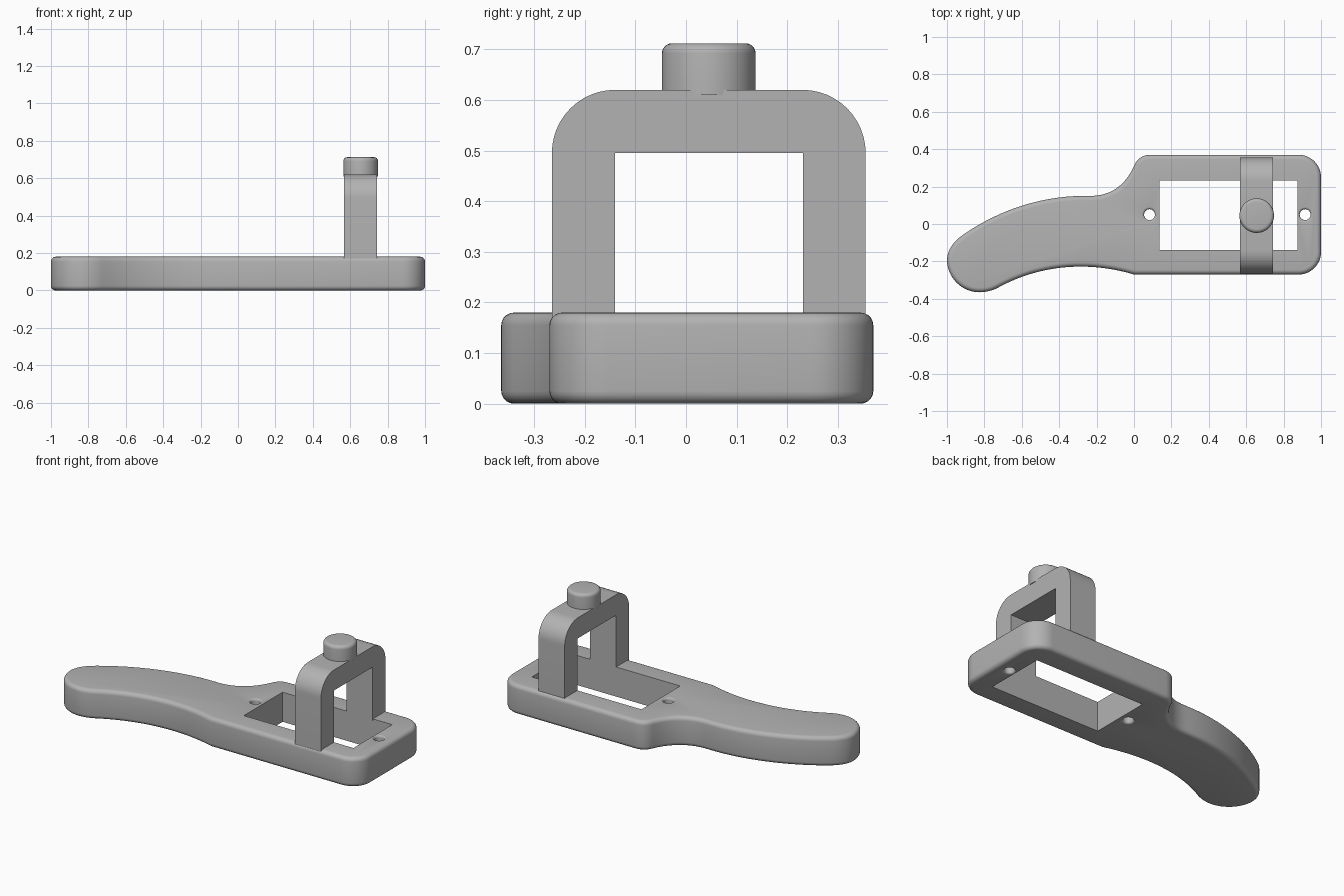
import bpy
import bmesh
import math
from mathutils import Vector
from mathutils.geometry import interpolate_bezier

if "Cube" in bpy.data.objects:
    bpy.data.objects.remove(bpy.data.objects["Cube"], do_unlink=True)

grey = bpy.data.materials.new("plain grey")
grey.use_nodes = True
GREY = (0.45, 0.45, 0.45, 1)
grey.diffuse_color = GREY
grey.node_tree.nodes["Principled BSDF"].inputs["Base Color"].default_value = GREY


def finish(name, bm):
    bmesh.ops.recalc_face_normals(bm, faces=bm.faces)
    mesh = bpy.data.meshes.new(name)
    bm.to_mesh(mesh)
    bm.free()
    mesh.materials.append(grey)
    obj = bpy.data.objects.new(name, mesh)
    bpy.context.collection.objects.link(obj)
    return obj


def smooth(obj):
    bpy.ops.object.select_all(action="DESELECT")
    obj.select_set(True)
    bpy.context.view_layer.objects.active = obj
    bpy.ops.object.shade_smooth_by_angle(angle=math.radians(35))


def prism(points, direction):
    """Extrude a closed outline along a direction."""
    bm = bmesh.new()
    face = bm.faces.new([bm.verts.new(p) for p in points])
    new = bmesh.ops.extrude_face_region(bm, geom=[face])["geom"]
    verts = [v for v in new if isinstance(v, bmesh.types.BMVert)]
    bmesh.ops.translate(bm, verts=verts, vec=direction)
    return bm


def arc(cx, cy, r, start, end, steps=12):
    angles = [math.radians(start + (end - start) * i / steps) for i in range(steps + 1)]
    return [(cx + r * math.cos(a), cy + r * math.sin(a)) for a in angles]


def bezier(a, b, c, d, steps=16):
    pts = interpolate_bezier(*[Vector((*p, 0)) for p in (a, b, c, d)], steps + 1)
    return [(p.x, p.y) for p in pts]


def lathe(profile, x, y, steps=40):
    """Solid of revolution about a vertical axis, from (radius, height) pairs."""
    bm = bmesh.new()
    rings = [[bm.verts.new((x + px, y + py, z)) for px, py in arc(0, 0, r, 0, 360, steps)[:-1]]
             for r, z in profile]
    for low, high in zip(rings, rings[1:]):
        for i in range(steps):
            j = (i + 1) % steps
            bm.faces.new((low[i], low[j], high[j], high[i]))
    bm.faces.new(rings[0])
    bm.faces.new(rings[-1])
    return bm


def cut(target, cutter):
    cutter.hide_render = True
    mod = target.modifiers.new("cut", "BOOLEAN")
    mod.operation = "DIFFERENCE"
    mod.solver = "EXACT"
    mod.object = cutter
    bpy.context.view_layer.objects.active = target
    bpy.ops.object.modifier_apply(modifier=mod.name)
    bpy.data.objects.remove(cutter, do_unlink=True)


# Base plate: rounded frame that flows into a curved handle
T = 0.18
outline = arc(0.88, -0.15, 0.12, -90, 0) + arc(0.88, 0.25, 0.12, 0, 90)
outline += bezier((0.09, 0.37), (0.04, 0.37), (0.015, 0.345), (0, 0.31))
outline += bezier((0, 0.31), (-0.05, 0.2), (-0.13, 0.15), (-0.235, 0.15))[1:]
outline += bezier((-0.27, 0.15), (-0.5, 0.15), (-0.73, 0.07), (-0.91, -0.055), 24)
outline += bezier((-0.91, -0.055), (-0.965, -0.092), (-1, -0.14), (-1, -0.195), 8)[1:]
outline += arc(-0.825, -0.19, 0.175, 180, 270)[1:]
outline += bezier((-0.825, -0.365), (-0.79, -0.365), (-0.755, -0.355), (-0.73, -0.342), 6)[1:]
outline += bezier((-0.73, -0.342), (-0.51, -0.22), (-0.25, -0.195), (0, -0.27), 24)[1:]
bm = prism([(x, y, 0) for x, y in outline], (0, 0, T))
rims = [e for e in bm.edges if e.verts[0].co.z == e.verts[1].co.z]
bmesh.ops.bevel(bm, geom=rims, offset=0.025, segments=5, profile=0.5, affect="EDGES")
base = finish("base_with_handle", bm)

# Rectangular opening
X0, X1, Y0, Y1 = 0.137, 0.875, -0.14, 0.233
corners = [(X0, Y0, -0.1), (X1, Y0, -0.1), (X1, Y1, -0.1), (X0, Y1, -0.1)]
cut(base, finish("opening_cutter", prism(corners, (0, 0, 0.5))))

# Two screw holes with rounded rims
R, F = 0.029, 0.012
lower = [(R + F - F * math.sin(a), F - F * math.cos(a))
         for a in [math.radians(18 * i) for i in range(6)]]
lower = [(R + F, -0.02)] + lower
hole = lower + [(r, T - z) for r, z in reversed(lower)]
for x in (0.083, 0.915):
    cut(base, finish("hole_cutter", lathe(hole, x, 0.05)))
smooth(base)

# Arched bracket over the opening
XB, WB, TOP, RB = 0.568, 0.176, 0.62, 0.125
YA, YB = -0.265, 0.355
arch = [(YB, T - 0.01)] + arc(YB - RB, TOP - RB, RB, 0, 90)
arch += arc(YA + RB, TOP - RB, RB, 90, 180) + [(YA, T - 0.01)]
arch += [(Y0, T - 0.01), (Y0, 0.495), (0.231, 0.495), (0.231, T - 0.01)]
smooth(finish("arched_bracket", prism([(XB, y, z) for y, z in arch], (WB, 0, 0))))

# Round knob on top
K, B, KT = 0.0925, 0.02, 0.712
knob = [(K, TOP - 0.01)] + [(K - B + px, KT - B + pz) for px, pz in arc(0, 0, B, 0, 90, 6)]
smooth(finish("top_knob", lathe(knob, XB + WB / 2, 0.045, 48)))
